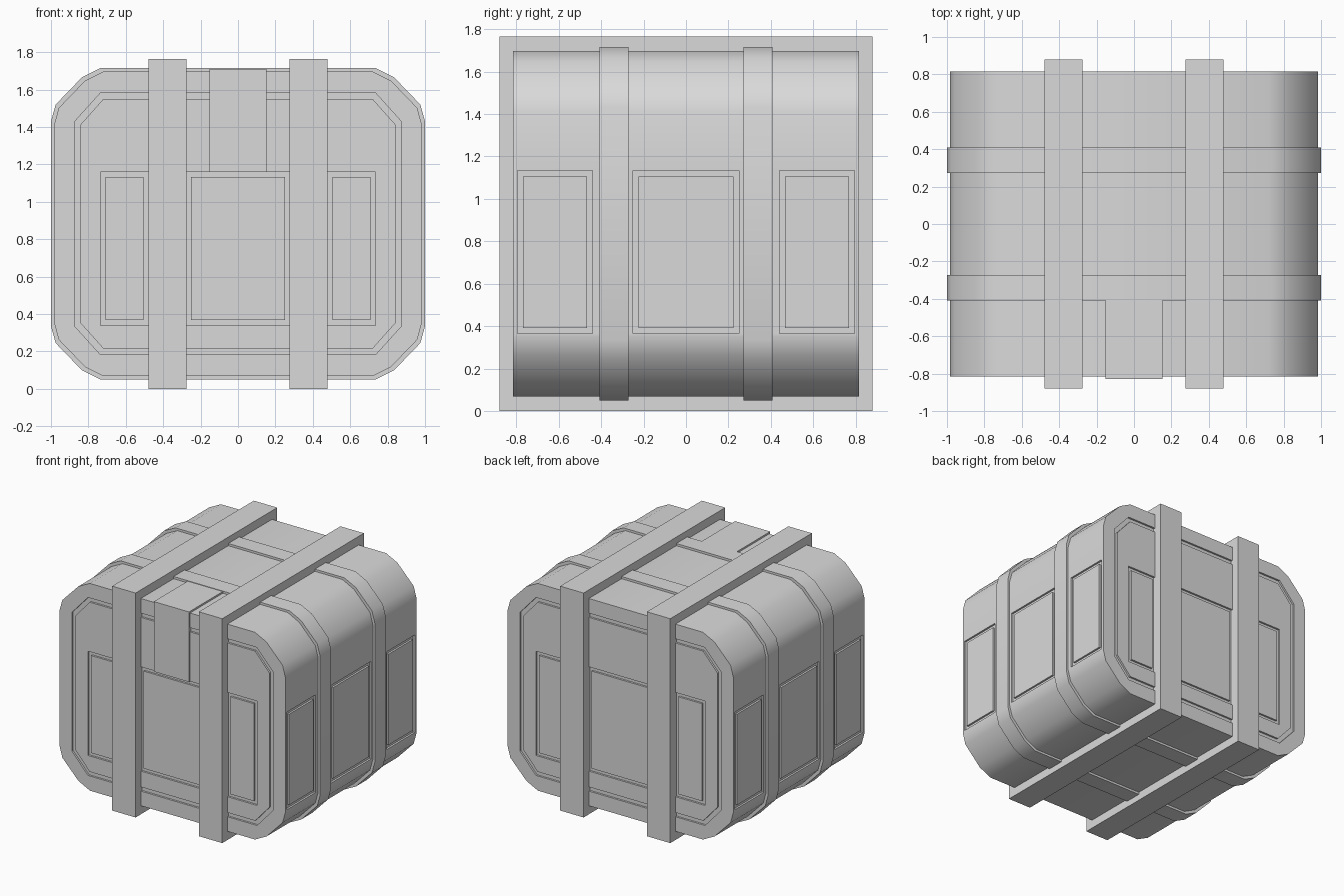
import bpy
import bmesh
import math

if "Cube" in bpy.data.objects:
    bpy.data.objects.remove(bpy.data.objects["Cube"], do_unlink=True)

GREY = (0.7, 0.7, 0.7, 1)
grey = bpy.data.materials.new("light_grey")
grey.use_nodes = True
grey.diffuse_color = GREY
grey.node_tree.nodes["Principled BSDF"].inputs["Base Color"].default_value = GREY

MID_Z = 0.8825  # height of the crate's centre
HALF_Y = 0.815  # half depth of the body
HALF_X = 0.983  # half width of the body
DEPTH = 0.015   # depth of every groove


def bridge(bm, a, b):
    """Quads between two loops of vertices."""
    for i in range(len(a)):
        j = (i + 1) % len(a)
        bm.faces.new((a[i], a[j], b[j], b[i]))


def finish(name, bm, smooth=False):
    bmesh.ops.recalc_face_normals(bm, faces=bm.faces)
    mesh = bpy.data.meshes.new(name)
    bm.to_mesh(mesh)
    bm.free()
    ob = bpy.data.objects.new(name, mesh)
    bpy.context.collection.objects.link(ob)
    mesh.materials.append(grey)
    if smooth:
        smooth_object(ob)
    return ob


def smooth_object(ob):
    bpy.ops.object.select_all(action="DESELECT")
    ob.select_set(True)
    bpy.context.view_layer.objects.active = ob
    bpy.ops.object.shade_smooth_by_angle(angle=math.radians(38))


def mirror_corner(corner):
    """Repeat one corner's points in all four quadrants, in order."""
    out = []
    for sx, sz, step in ((1, 1, 1), (1, -1, -1), (-1, -1, 1), (-1, 1, -1)):
        out += [(sx * x, MID_Z + sz * z) for x, z in corner[::step]]
    return out


def rounded_outline(hx, hz):
    return mirror_corner([(hx - 0.265, hz), (hx - 0.165, hz - 0.05),
                          (hx - 0.025, hz - 0.195), (hx, hz - 0.285)])


def octagon(hx, hz, cx, cz):
    return mirror_corner([(hx - cx, hz), (hx, hz - cz)])


def rect(u0, u1, v0, v1):
    return [(u0, v0), (u1, v0), (u1, v1), (u0, v1)]


def prism(name, outline, y0, y1, smooth=False):
    bm = bmesh.new()
    a, b = [[bm.verts.new((x, y, z)) for x, z in outline] for y in (y0, y1)]
    bridge(bm, a, b)
    bm.faces.new(a[::-1])
    bm.faces.new(b)
    return finish(name, bm, smooth)


def groove(bm, outer, inner, place, surface):
    """Frame-shaped cutter with straight walls."""
    top, floor = surface + 0.05, surface - DEPTH
    steps = ((outer, top), (outer, floor), (inner, floor), (inner, top))
    rings = [[bm.verts.new(place(u, v, d)) for u, v in loop] for loop, d in steps]
    for i, ring in enumerate(rings):
        bridge(bm, ring, rings[(i + 1) % len(rings)])


def panel(bm, u0, u1, v0, v1, place, surface):
    b = 0.027
    groove(bm, rect(u0, u1, v0, v1), rect(u0 + b, u1 - b, v0 + b, v1 - b),
           place, surface)


# Body shell
body = prism("body", rounded_outline(HALF_X, 0.815), -HALF_Y, HALF_Y)

# Grooves: a large octagon and three panels on each end, three on each side
cut = bmesh.new()
for s in (-1, 1):
    def on_end(u, v, d, s=s):
        return (u, s * d, v)

    def on_side(u, v, d, s=s):
        return (s * d, u, v)

    groove(cut, octagon(0.875, 0.7, 0.14, 0.155),
           octagon(0.845, 0.667, 0.125, 0.14), on_end, HALF_Y)
    for u0, u1 in ((-0.735, -0.478), (-0.278, 0.278), (0.478, 0.735)):
        panel(cut, u0, u1, 0.34, 1.16, on_end, HALF_Y)
    for u0, u1 in ((-0.795, -0.44), (-0.25, 0.25), (0.44, 0.795)):
        panel(cut, u0, u1, 0.365, 1.133, on_side, HALF_X)

cutter = finish("groove_cutter", cut)
cutter.hide_render = True
mod = body.modifiers.new("grooves", "BOOLEAN")
mod.object = cutter
mod.operation = "DIFFERENCE"
mod.solver = "EXACT"
bpy.context.view_layer.objects.active = body
bpy.ops.object.modifier_apply(modifier=mod.name)
bpy.data.objects.remove(cutter, do_unlink=True)
smooth_object(body)

# Thin bands around the body
for name, y0, y1 in (("front_band", -0.408, -0.272), ("back_band", 0.272, 0.408)):
    prism(name, rounded_outline(1.0, 0.8325), y0, y1, smooth=True)

# Square straps running front to back
for name, x in (("right_strap", -0.377), ("left_strap", 0.377)):
    prism(name, rect(x - 0.102, x + 0.102, 0, 1.765), -0.88, 0.88)

# Latch over the top front edge
prism("latch", rect(-0.153, 0.153, 1.16, 1.711), -0.828, -0.405)
